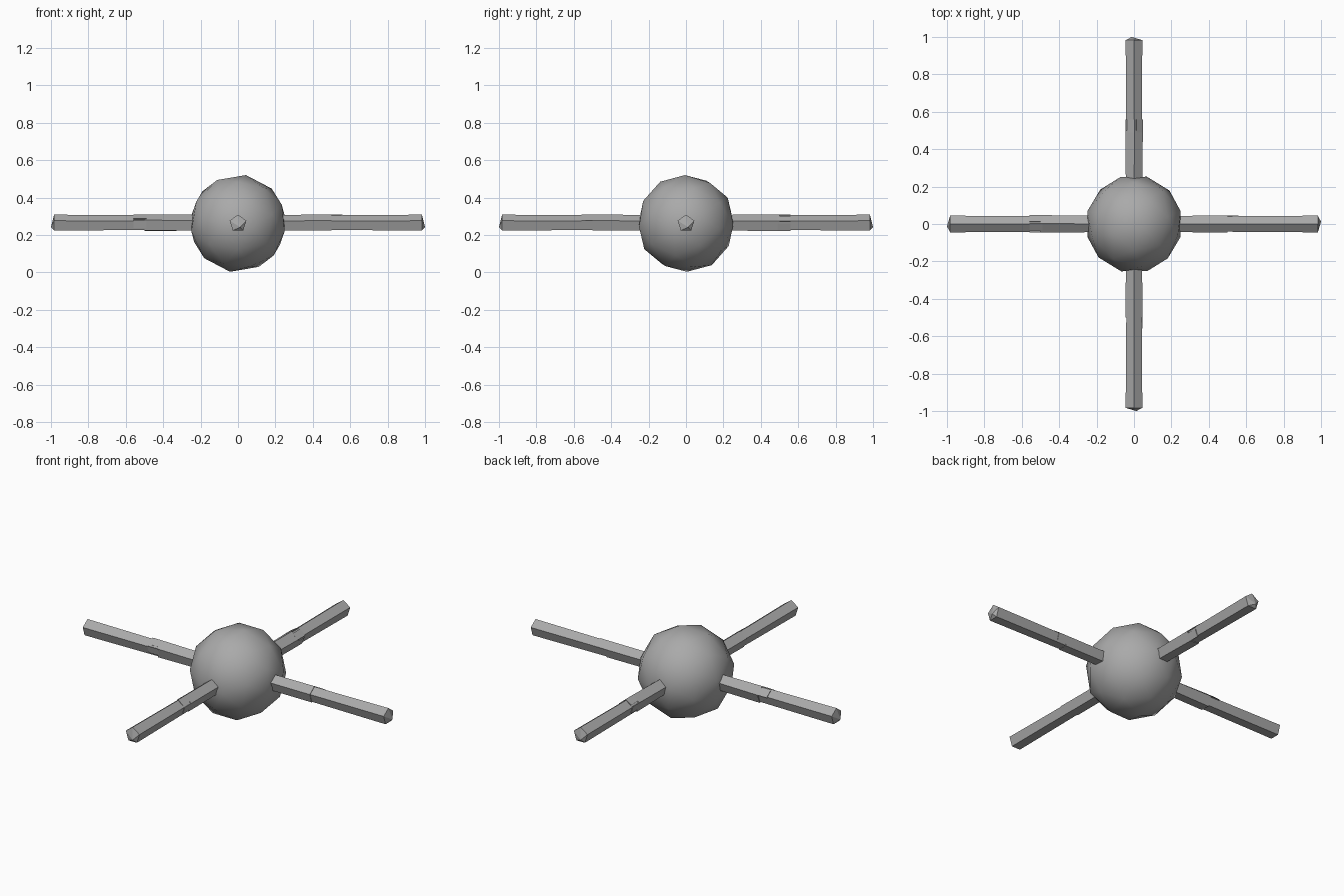
import bpy, bmesh, math
from mathutils import Vector, Matrix

cube = bpy.data.objects.get("Cube")
if cube:
    bpy.data.objects.remove(cube, do_unlink=True)

RADIUS = 0.262
GREY = (0.4, 0.4, 0.4, 1)
grey = bpy.data.materials.new("plain grey")
grey.use_nodes = True
grey.diffuse_color = GREY
grey.node_tree.nodes["Principled BSDF"].inputs["Base Color"].default_value = GREY


def finish(bm, name, turn=0.0):
    """Turn the finished mesh about z, lift it to mid height and link it."""
    bmesh.ops.recalc_face_normals(bm, faces=bm.faces)
    mesh = bpy.data.meshes.new(name)
    bm.to_mesh(mesh)
    bm.free()
    mesh.materials.append(grey)
    obj = bpy.data.objects.new(name, mesh)
    bpy.context.collection.objects.link(obj)
    mesh.transform(Matrix.Translation((0, 0, RADIUS)) @ Matrix.Rotation(turn, 4, "Z"))
    return obj


def corner(k, x, radius, twist=0.0):
    """Corner k of a five-sided section across the x axis, ridge upward."""
    a = math.radians(90 + 72 * k + twist)
    return Vector((x, radius * math.cos(a), radius * math.sin(a)))


def loft(bm, rings):
    """Closed tube through rings of corner points."""
    loops = [[bm.verts.new(p) for p in ring] for ring in rings]
    for a, b in zip(loops, loops[1:]):
        for k in range(len(a)):
            n = (k + 1) % len(a)
            bm.faces.new((a[k], a[n], b[n], b[k]))
    bm.faces.new(loops[0])
    bm.faces.new(loops[-1])
    return loops


def rod(name, turn):
    """Outer rod, slightly flared, with an off-centre shallow point."""
    bm = bmesh.new()
    loops = loft(bm, [[corner(k, x, r) for k in range(5)]
                      for x, r in ((0.45, 0.043), (0.983, 0.047))])
    cap = next(f for f in bm.faces if set(f.verts) == set(loops[-1]))
    tip = bmesh.ops.poke(bm, faces=[cap])["verts"][0]
    tip.co = (1.0, 0.012, -0.02)
    finish(bm, name, turn)


def sleeve(name, turn, tabs, radius, twist):
    """Inner sleeve with tabs gripping the rod on the listed sides."""
    bm = bmesh.new()
    loft(bm, [[corner(k, 0.2, 0.046) for k in range(5)],
              [corner(k, 0.5, radius, twist) for k in range(5)]])
    for side in tabs:
        a, b = corner(side, 0, radius, twist), corner(side + 1, 0, radius, twist)
        edge = [a.lerp(b, 0.22), b, b * 0.8, a.lerp(b, 0.22) * 0.8]
        loft(bm, [[p + Vector((x, 0, 0)) for p in edge] for x in (0.49, 0.56)])
    finish(bm, name, turn)


# Faceted central ball, an edge uppermost
bm = bmesh.new()
bmesh.ops.create_icosphere(bm, subdivisions=2, radius=RADIUS,
                           matrix=Matrix.Rotation(math.radians(31.7), 4, "X"))
ball = finish(bm, "central_ball")
ball.data.shade_smooth()

# Four arms
for side, degrees, tabs, radius, twist in (
        ("left", 0, (3, 4), 0.047, 0),
        ("back", 90, (0, 1, 3, 4), 0.049, 4),
        ("right", 180, (0, 3, 4), 0.049, 4),
        ("front", 270, (3, 4), 0.047, 0)):
    turn = math.radians(degrees)
    rod(side + "_rod", turn)
    sleeve(side + "_sleeve", turn, tabs, radius, twist)
